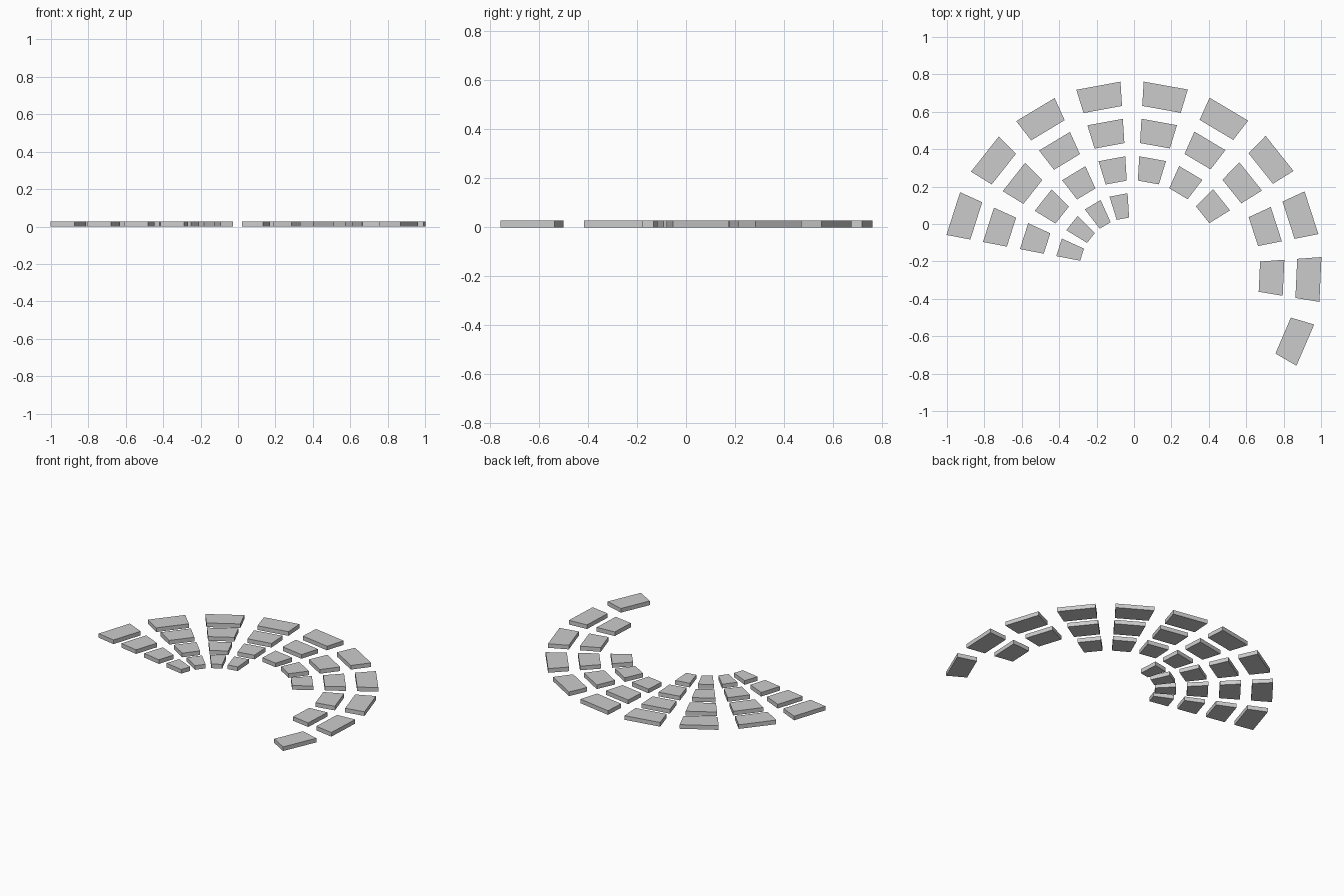
import bpy, bmesh
from math import cos, sin, radians

if "Cube" in bpy.data.objects:
    bpy.data.objects.remove(bpy.data.objects["Cube"])

CENTRE = (-0.008, -0.25)   # common centre of all the arcs
HEIGHT = 0.028
DEPTH = 0.13               # radial size of a tile
START, PITCH, WIDTH = 169.1, 20.62, 13.6   # degrees, running clockwise


def tile(name, outer, index):
    # flat wedge-shaped block with straight edges
    a0 = radians(START - index * PITCH)
    a1 = a0 - radians(WIDTH)
    inner = outer - DEPTH
    corners = [(inner, a1), (outer, a1), (outer, a0), (inner, a0)]
    bm = bmesh.new()
    base = bm.faces.new([bm.verts.new((CENTRE[0] + r * cos(a),
                                       CENTRE[1] + r * sin(a), 0))
                         for r, a in corners])
    top = bmesh.ops.extrude_face_region(bm, geom=[base], use_keep_orig=True)
    bmesh.ops.translate(bm, vec=(0, 0, HEIGHT),
                        verts=[v for v in top["geom"]
                               if isinstance(v, bmesh.types.BMVert)])
    bmesh.ops.recalc_face_normals(bm, faces=bm.faces)
    mesh = bpy.data.meshes.new(name)
    bm.to_mesh(mesh)
    bm.free()
    bpy.context.collection.objects.link(bpy.data.objects.new(name, mesh))


# rings from inside out: each one reaches further round the arc
for ring, (outer, count) in enumerate([(0.415, 4), (0.613, 7),
                                       (0.814, 9), (1.013, 10)]):
    for i in range(count):
        tile(f"ring_{ring + 1}_tile_{i + 1}", outer, i)
